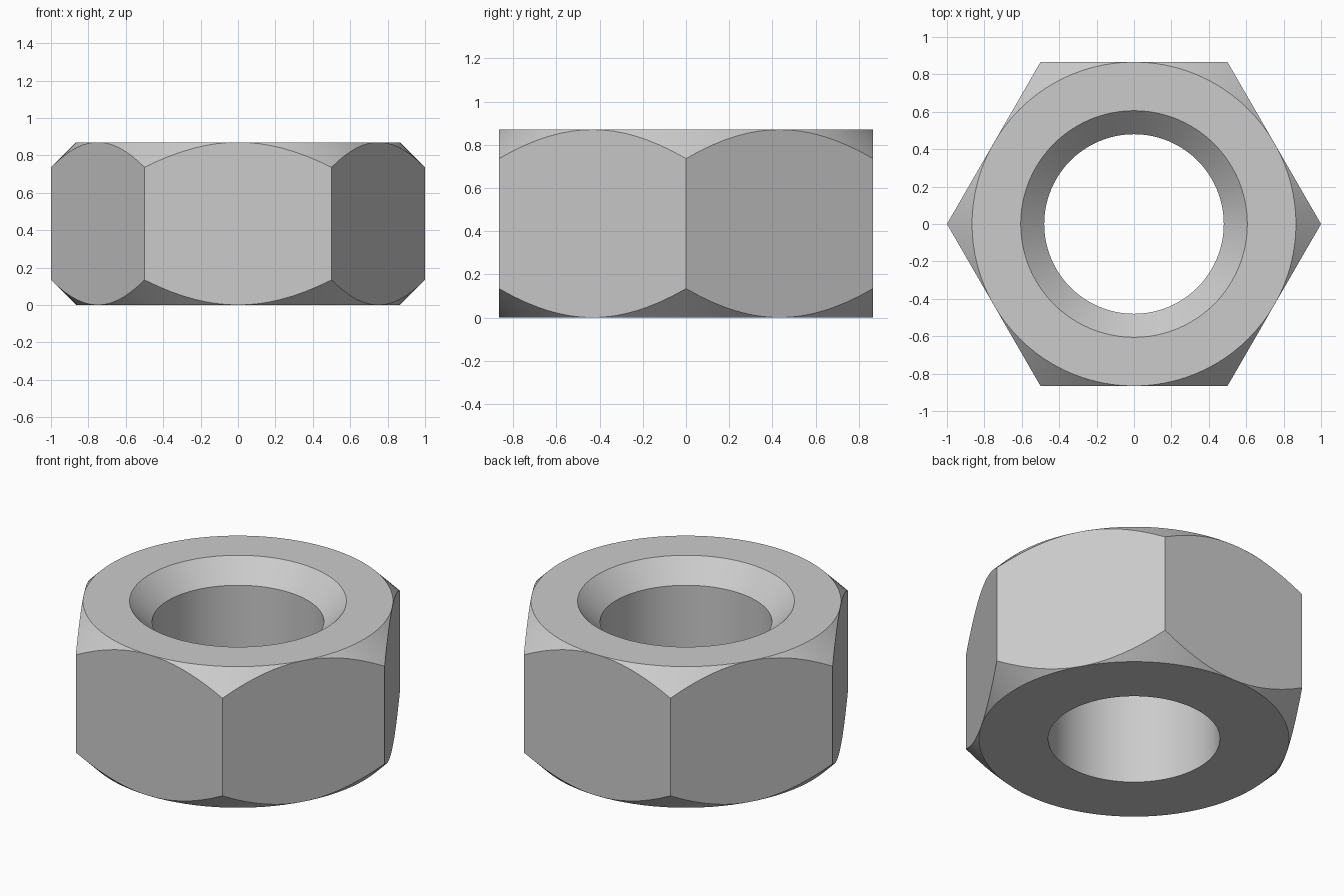
import bpy, bmesh
from math import pi, cos, sin, radians

if "Cube" in bpy.data.objects:
    bpy.data.objects.remove(bpy.data.objects["Cube"])

HEIGHT, HOLE, SINK = 0.87, 0.48, 0.126   # nut height, bore radius, countersink width
FLAT = cos(pi / 6)                       # distance from centre to each flat
STEPS = 96                               # multiple of 12: hits corners and flat centres


def section(a):
    """Radial cross-section of the nut at angle a, with 45 degree corner chamfers."""
    rim = FLAT / cos(a % (pi / 3) - pi / 6)
    drop = rim - FLAT
    return [(HOLE, 0), (FLAT, 0), (rim, drop), (rim, HEIGHT - drop),
            (FLAT, HEIGHT), (HOLE + SINK, HEIGHT), (HOLE, HEIGHT - SINK)]


# Hex nut: sweep the varying section around z
bm = bmesh.new()
rings = []
for i in range(STEPS):
    a = 2 * pi * i / STEPS
    rings.append([bm.verts.new((r * cos(a), r * sin(a), z)) for r, z in section(a)])
for i, ring in enumerate(rings):
    nxt = rings[(i + 1) % STEPS]
    for j in range(len(ring)):
        k = (j + 1) % len(ring)
        bm.faces.new((ring[j], nxt[j], nxt[k], ring[k]))

# Close the chamfer where it vanishes at the middle of each flat
bmesh.ops.remove_doubles(bm, verts=bm.verts[:], dist=1e-5)
bmesh.ops.recalc_face_normals(bm, faces=bm.faces[:])

mesh = bpy.data.meshes.new("hex_nut")
bm.to_mesh(mesh)
bm.free()
nut = bpy.data.objects.new("hex_nut", mesh)
bpy.context.collection.objects.link(nut)
bpy.context.view_layer.objects.active = nut
nut.select_set(True)
bpy.ops.object.shade_smooth_by_angle(angle=radians(30))
